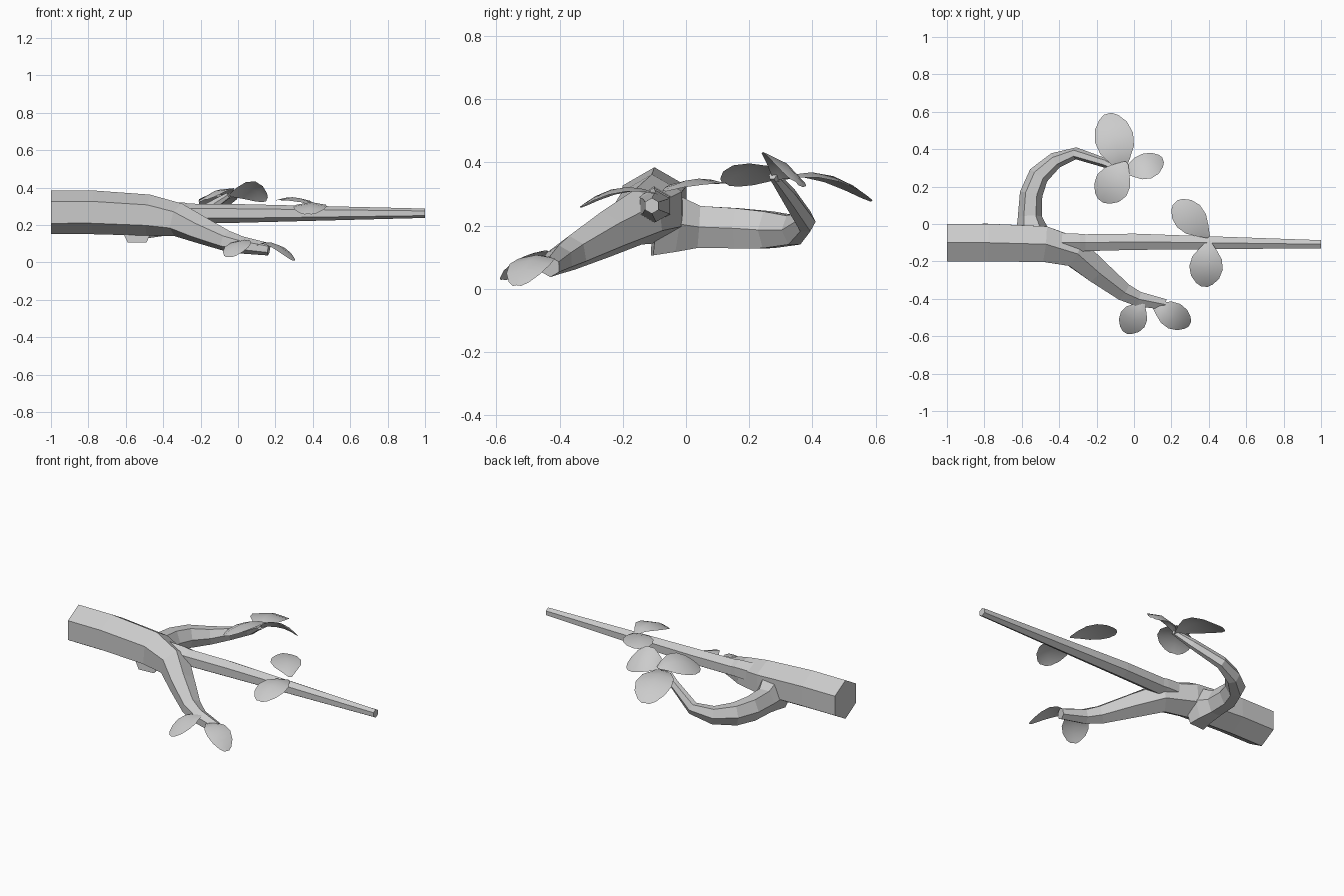
import bpy, bmesh, math
from mathutils import Vector, Matrix

if "Cube" in bpy.data.objects:
    bpy.data.objects.remove(bpy.data.objects["Cube"])


def make_object(name, bm, smooth=False):
    bmesh.ops.recalc_face_normals(bm, faces=bm.faces)
    for f in bm.faces:
        f.smooth = smooth
    me = bpy.data.meshes.new(name)
    bm.to_mesh(me)
    bm.free()
    ob = bpy.data.objects.new(name, me)
    bpy.context.collection.objects.link(ob)
    return ob


def limb(name, stations, phase=30, tall=1.0, sides=6):
    """Faceted tapering tube through (x, y, z, radius) stations."""
    bm = bmesh.new()
    pts = [Vector(s[:3]) for s in stations]
    rings = []
    for i, p in enumerate(pts):
        t = (pts[min(i + 1, len(pts) - 1)] - pts[max(i - 1, 0)]).normalized()
        side = t.cross(Vector((0, 0, 1))).normalized()
        up = side.cross(t)
        ring = []
        for k in range(sides):
            a = math.radians(phase) + math.tau * k / sides
            ring.append(bm.verts.new(p + stations[i][3] * (side * math.cos(a) + up * math.sin(a) * tall)))
        rings.append(ring)
    for a, b in zip(rings, rings[1:]):
        for k in range(sides):
            j = (k + 1) % sides
            bm.faces.new((a[k], a[j], b[j], b[k]))
    bm.faces.new(rings[0])
    bm.faces.new(rings[-1])
    return make_object(name, bm)


def leaf(name, base, tip, width, arch, roll=0):
    """Single-sheet arched leaf from base to tip."""
    bm = bmesh.new()
    base, tip = Vector(base), Vector(tip)
    axis = (tip - base).normalized()
    side = Matrix.Rotation(math.radians(roll), 3, axis) @ axis.cross(Vector((0, 0, 1))).normalized()
    up = side.cross(axis)
    profile = [(0, .1), (.18, .5), (.38, .88), (.6, 1), (.8, .84), (.94, .5), (1, .2)]
    rows = []
    for t, w in profile:
        mid = base.lerp(tip, t) + Vector((0, 0, 4 * arch * t * (1 - t)))
        h = w * width / 2
        rows.append([bm.verts.new(mid + side * s * h - up * abs(s) * h * .18) for s in (-1, 0, 1)])
    for a, b in zip(rows, rows[1:]):
        for k in range(2):
            bm.faces.new((a[k], a[k + 1], b[k + 1], b[k]))
    return make_object(name, bm, True)


# Trunk sweeping down into the front branch
limb("trunk_and_front_branch", [
    (-1, -.1, .268, .117), (-.78, -.1, .268, .117), (-.48, -.107, .253, .11),
    (-.32, -.15, .228, .09), (-.2, -.25, .175, .075), (-.06, -.36, .115, .056),
    (.02, -.4, .093, .046), (.165, -.43, .07, .033)])

# Straight twig with its collar
limb("straight_twig", [
    (-.4, -.1, .265, .06), (-.29, -.1, .265, .055), (-.26, -.1, .262, .052),
    (0, -.095, .262, .05), (1, -.108, .263, .025)])

# Curling back branch
limb("back_branch", [
    (-.54, -.1, .21, .1), (-.545, -.03, .205, .085), (-.557, .04, .196, .064),
    (-.55, .16, .192, .061), (-.51, .26, .187, .056), (-.42, .34, .186, .044),
    (-.31, .378, .213, .032), (-.15, .325, .295, .025), (-.05, .275, .36, .014)], phase=0, tall=1.2)

# Leaves: base, tip, width, arch, roll
leaves = [
    ("back_leaf_outer", (-.06, .28, .34), (-.14, .59, .28), .21, .055, 0),
    ("back_leaf_right", (-.06, .28, .35), (.155, .345, .34), .17, .055, -35),
    ("back_leaf_inner", (-.04, .33, .37), (-.18, .125, .335), .2, .035, 15),
    ("twig_leaf_back", (.4, -.07, .31), (.22, .115, .335), .17, .025, 0),
    ("twig_leaf_front", (.4, -.09, .3), (.375, -.335, .26), .18, .04, 0),
    ("front_leaf_inner", (.05, -.42, .12), (-.05, -.58, .03), .15, .03, 0),
    ("front_leaf_tip", (.1, -.435, .09), (.3, -.535, .012), .145, .05, 0),
]
for args in leaves:
    leaf(*args)
